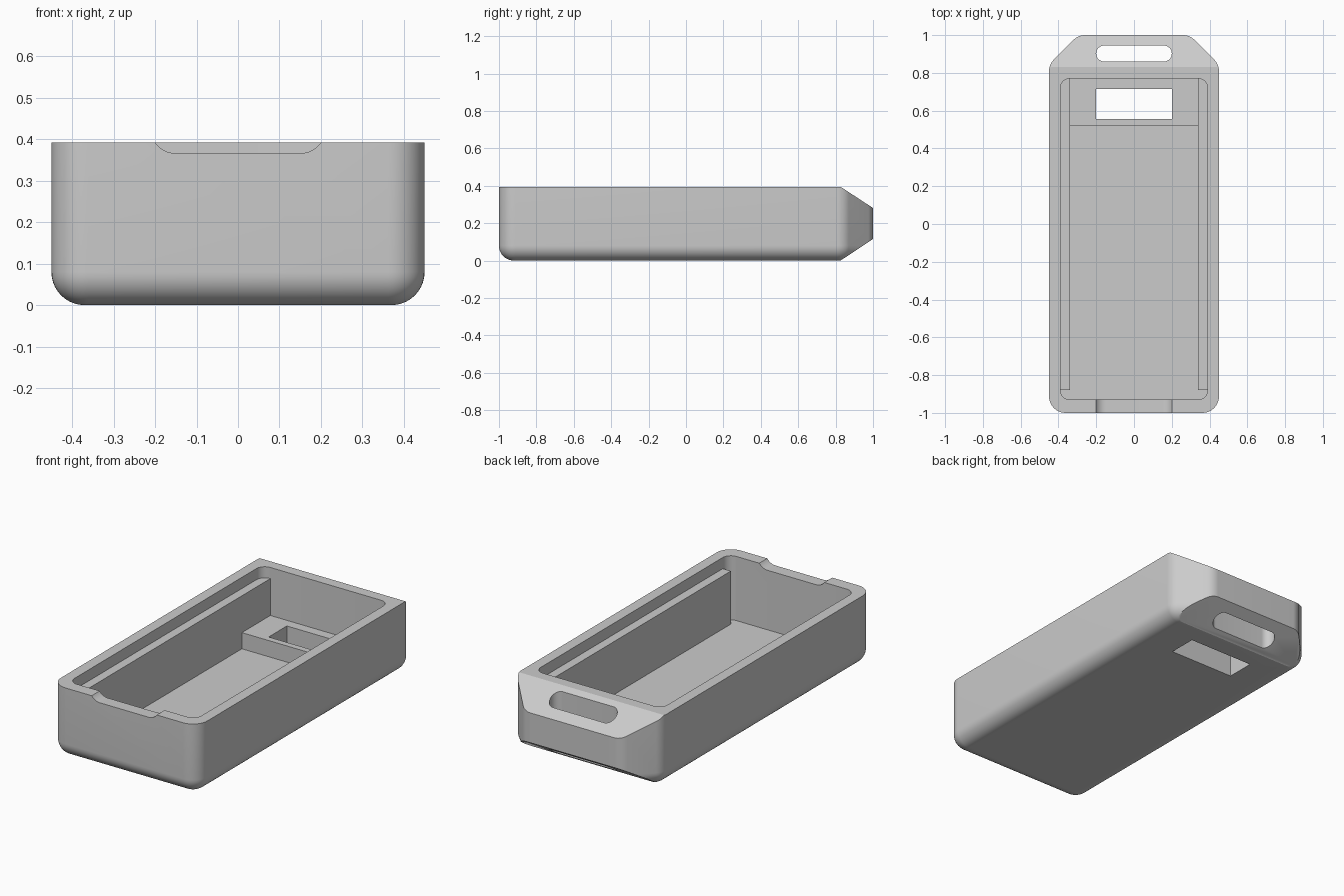
import bpy, bmesh, math
from mathutils import Vector

if "Cube" in bpy.data.objects:
    bpy.data.objects.remove(bpy.data.objects["Cube"])

grey = bpy.data.materials.new("plain_grey")
grey.diffuse_color = (0.6, 0.6, 0.6, 1)
grey.use_nodes = True
grey.node_tree.nodes["Principled BSDF"].inputs["Base Color"].default_value = grey.diffuse_color


def rounded(points, steps=10):
    """Fillet each (x, y, radius) corner of a counter-clockwise polygon."""
    out = []
    for i, (x, y, r) in enumerate(points):
        p = Vector((x, y))
        if r <= 0:
            out.append(p)
            continue
        a = (Vector(points[i - 1][:2]) - p).normalized()
        b = (Vector(points[(i + 1) % len(points)][:2]) - p).normalized()
        half = a.angle(b) / 2
        centre = p + (a + b).normalized() * r / math.sin(half)
        t = r / math.tan(half)
        start, end = p + a * t - centre, p + b * t - centre
        turn = math.pi - 2 * half
        sign = 1 if start.x * end.y - start.y * end.x > 0 else -1
        for k in range(steps + 1):
            w = sign * turn * k / steps
            out.append(centre + Vector((start.x * math.cos(w) - start.y * math.sin(w),
                                        start.x * math.sin(w) + start.y * math.cos(w))))
    return out


def rect(x0, x1, y0, y1, r=0):
    return rounded([(x0, y0, r), (x1, y0, r), (x1, y1, r), (x0, y1, r)])


def loft(name, rings):
    """Solid through equal-sized rings of 3D points."""
    bm = bmesh.new()
    loops = [[bm.verts.new(c) for c in ring] for ring in rings]
    n = len(loops[0])
    for lo, hi in zip(loops, loops[1:]):
        for i in range(n):
            j = (i + 1) % n
            bm.faces.new((lo[i], lo[j], hi[j], hi[i]))
    bm.faces.new(loops[0][::-1])
    bm.faces.new(loops[-1])
    bmesh.ops.recalc_face_normals(bm, faces=bm.faces)
    mesh = bpy.data.meshes.new(name)
    bm.to_mesh(mesh)
    bm.free()
    mesh.materials.append(grey)
    obj = bpy.data.objects.new(name, mesh)
    bpy.context.collection.objects.link(obj)
    return obj


def prism(name, outline, lo, hi, axis="z"):
    place = {"x": lambda p, h: (h, p[0], p[1]),
             "y": lambda p, h: (p[0], h, p[1]),
             "z": lambda p, h: (p[0], p[1], h)}[axis]
    return loft(name, [[place(p, h) for p in outline] for h in (lo, hi)])


def activate(obj):
    bpy.ops.object.select_all(action="DESELECT")
    obj.select_set(True)
    bpy.context.view_layer.objects.active = obj


def cut(obj, cutter, keep=False):
    mod = obj.modifiers.new("cut", "BOOLEAN")
    mod.object, mod.operation, mod.solver = cutter, "DIFFERENCE", "EXACT"
    activate(obj)
    bpy.ops.object.modifier_apply(modifier=mod.name)
    if not keep:
        bpy.data.objects.remove(cutter)


TOP, FLOOR, LEDGE, STEP = 0.392, 0.035, 0.33, 0.125
ROUND = 0.08


def plan(d):
    """Tray outline moved inward by d, with chamfered back corners."""
    k = d * math.tan(math.pi / 8)
    x, r = 0.45 - d, 0.088 - d
    right = [(x, -1 + d, r), (x, 0.845 - k, r), (0.295 - k, 1 - d, r)]
    return rounded(right + [(-a, b, c) for a, b, c in reversed(right)])


# tray body with rounded lower edge
rings = []
for i in range(11):
    a = math.pi / 2 * i / 10
    z = ROUND * (1 - math.cos(a))
    rings.append([(p.x, p.y, z) for p in plan(ROUND * (1 - math.sin(a)))])
rings.append([(p.x, p.y, TOP) for p in plan(0)])
tray = loft("tray", rings)

# sloped top and underside of the handle end
cut(tray, prism("top_slope", [(0.83, TOP), (1.17, 0.17), (1.17, 0.6), (0.83, 0.6)], -1, 1, "x"))
cut(tray, prism("under_slope", [(0.826, 0), (0.826, -0.3), (1.174, -0.3), (1.174, 0.23)], -1, 1, "x"))

# main cavity, handle slot and shallow front notch
cut(tray, prism("cavity", rect(-0.39, 0.39, -0.93, 0.77, 0.05), FLOOR, 0.6))
cut(tray, prism("slot", rect(-0.2, 0.2, 0.86, 0.945, 0.0424), -0.2, 0.6))
side = []
for i in range(9):
    w = math.asin(0.05 / 0.061) * i / 8
    side.append((0.15 + 0.061 * math.sin(w), 0.366 + 0.061 * (1 - math.cos(w))))
notch = side + [(0.2, 0.5), (-0.2, 0.5)] + [(-x, z) for x, z in reversed(side)]
cut(tray, prism("notch", notch, -1.1, -0.91, "y"))

# raised step at the back of the cavity, with a window through step and floor
step = prism("back_step", rect(-0.345, 0.345, 0.52, 0.775), FLOOR, STEP)
window = prism("window", rect(-0.2, 0.2, 0.555, 0.715), -0.2, 0.5)
cut(tray, window, keep=True)
cut(step, window)

# long side ledges
ledges = [prism("side_ledge", rect(min(s * 0.34, s * 0.395), max(s * 0.34, s * 0.395), -0.88, 0.775),
                FLOOR - 0.005, LEDGE) for s in (-1, 1)]

for obj in [tray, step] + ledges:
    activate(obj)
    bpy.ops.object.shade_smooth_by_angle(angle=math.radians(25))
